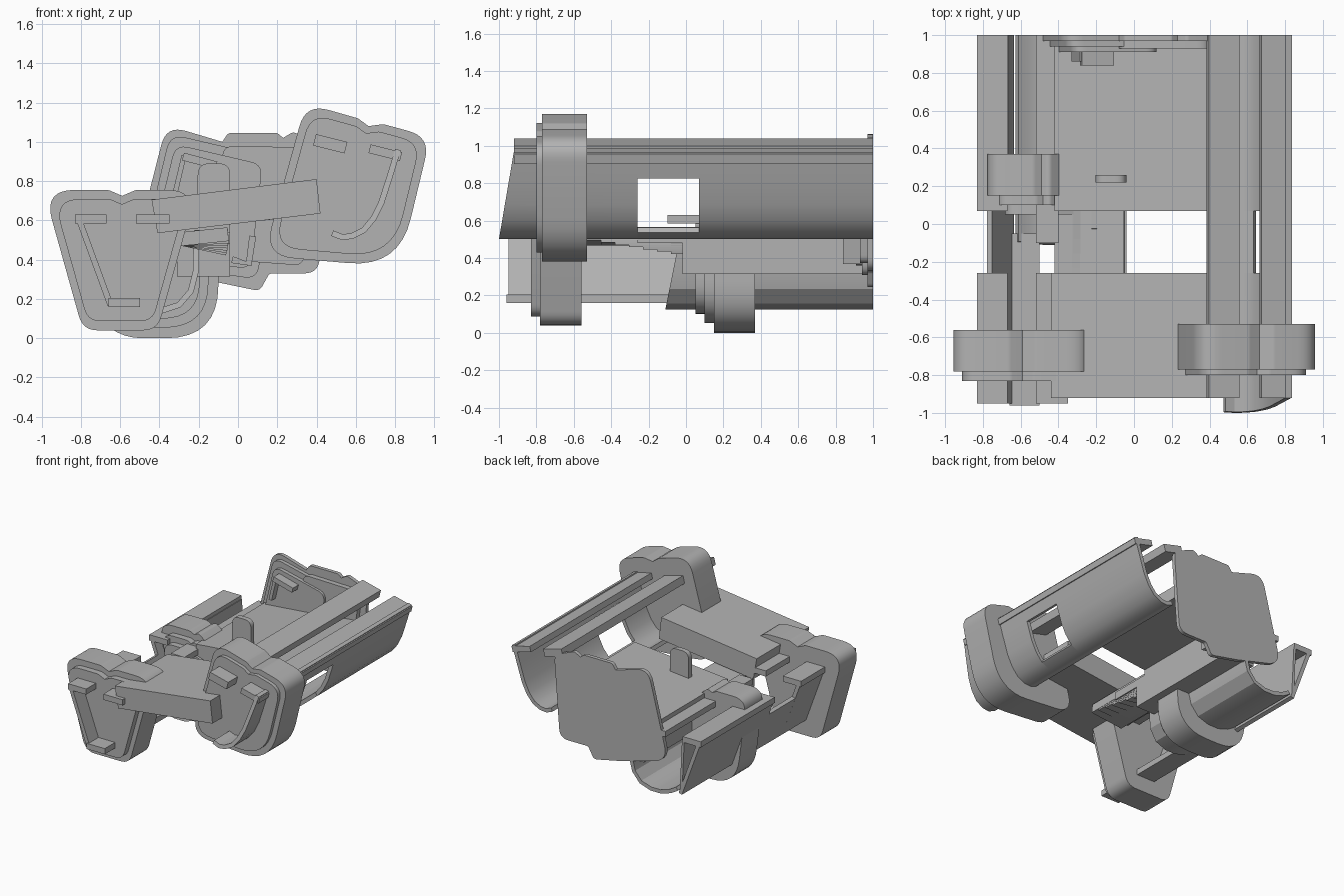
import bpy, bmesh, math
from mathutils import Vector

old = bpy.data.objects.get("Cube")
if old:
    bpy.data.objects.remove(old, do_unlink=True)

grey = bpy.data.materials.new("plain grey")
grey.use_nodes = True
grey.diffuse_color = (0.45, 0.45, 0.45, 1)
grey.node_tree.nodes["Principled BSDF"].inputs["Base Color"].default_value = (0.45, 0.45, 0.45, 1)


def prism(name, pts, y0, y1, slant=0.0):
    """Extrude an x-z outline along y; slant leans the front end with height."""
    low = min(p[1] for p in pts)
    bm = bmesh.new()
    front = [bm.verts.new((x, y0 + slant * (z - low), z)) for x, z in pts]
    back = [bm.verts.new((x, y1, z)) for x, z in pts]
    bm.faces.new(front)
    bm.faces.new(back[::-1])
    for i in range(len(pts)):
        j = (i + 1) % len(pts)
        bm.faces.new((front[j], front[i], back[i], back[j]))
    bmesh.ops.recalc_face_normals(bm, faces=bm.faces)
    me = bpy.data.meshes.new(name)
    bm.to_mesh(me)
    bm.free()
    me.materials.append(grey)
    ob = bpy.data.objects.new(name, me)
    bpy.context.collection.objects.link(ob)
    bpy.ops.object.select_all(action='DESELECT')
    ob.select_set(True)
    bpy.context.view_layer.objects.active = ob
    bpy.ops.object.shade_smooth_by_angle(angle=math.radians(25))


def rounded(corners, steps=8):
    """Round each (x, z, radius) corner of a polygon."""
    out = []
    for i, (x, z, r) in enumerate(corners):
        p = Vector((x, z))
        a = Vector(corners[i - 1][:2]) - p
        b = Vector(corners[(i + 1) % len(corners)][:2]) - p
        if r == 0:
            out.append((x, z))
            continue
        reach = min(r / math.tan(a.angle(b) / 2), a.length * 0.48, b.length * 0.48)
        s, e = p + a.normalized() * reach, p + b.normalized() * reach
        for k in range(steps + 1):
            t = k / steps
            q = s * (1 - t) ** 2 + p * 2 * t * (1 - t) + e * t * t
            out.append((q.x, q.y))
    return out


def scaled(pts, f):
    cx = (min(p[0] for p in pts) + max(p[0] for p in pts)) / 2
    cz = (min(p[1] for p in pts) + max(p[1] for p in pts)) / 2
    return [(cx + (x - cx) * f, cz + (z - cz) * f) for x, z in pts]


def cap(name, corners, layers):
    """Stack of stepped plates: (scale, y0, y1)."""
    pts = rounded(corners)
    for i, (f, y0, y1) in enumerate(layers):
        prism(f"{name}_step_{i + 1}", scaled(pts, f), y0, y1)


def strip(name, path, t, y0, y1, slant=0.0):
    """Wall of thickness t along an x-z path."""
    p = [Vector(q) for q in path]
    sides = ([], [])
    for i, q in enumerate(p):
        d = (p[min(i + 1, len(p) - 1)] - p[max(i - 1, 0)]).normalized()
        n = Vector((-d.y, d.x)) * t / 2
        sides[0].append(tuple(q + n))
        sides[1].append(tuple(q - n))
    prism(name, sides[0] + sides[1][::-1], y0, y1, slant)


def box(name, x0, x1, y0, y1, z0, z1):
    prism(name, [(x0, z0), (x1, z0), (x1, z1), (x0, z1)], y0, y1)


# The walls and decks share one opening along the length
gap0, gap1 = -0.26, 0.07

# Right front collar, with the sloping channel wall through it
cap("right_collar", [(-0.99, 0.755, .13), (-0.66, 0.755, .06), (-0.59, 0.725, 0),
                     (-0.52, 0.755, .06), (-0.21, 0.755, .13), (-0.41, 0.04, .1),
                     (-0.79, 0.04, .1)], [(0.87, -0.83, -0.78), (1, -0.78, -0.56)])
wall_top, wall_mid, wall_foot = (-0.815, 0.62), (-0.765, 0.485), (-0.65, 0.17)
strip("right_wall_sill", [wall_mid, wall_foot], 0.03, gap0, gap1)
for y0, y1, part in ((-0.95, gap0, "front"), (gap1, 1, "back")):
    strip("right_wall_" + part, [wall_top, wall_foot], 0.03, y0, y1)
    box("right_outer_rail_" + part, -0.83, -0.67, y0, y1, 0.585, 0.63)
strip("right_wall_inner_web", [(-0.675, 0.6), (-0.655, 0.19)], 0.02, 0.37, 1)
box("right_foot_rail", -0.66, -0.5, -0.96, -0.05, 0.16, 0.205)
box("right_inner_rail_front", -0.52, -0.35, -0.95, gap0, 0.585, 0.63)
box("right_inner_rail_back", -0.52, -0.4, -0.1, 1, 0.585, 0.63)

# Left front collar, tilted, with the curved channel wall through it
cap("left_collar", [(0.345, 1.195, .12), (0.61, 1.12, .05), (0.665, 1.08, 0),
                    (0.74, 1.09, .05), (0.98, 1.025, .12), (0.82, 0.36, .3),
                    (0.13, 0.42, .13)], [(0.88, -0.80, -0.77), (1, -0.77, -0.53)])
curve = [(0.48, 0.535), (0.53, 0.515), (0.58, 0.52), (0.64, 0.55)]
upper = [(0.775, 0.83), (0.815, 0.96)]
full = curve + [(0.69, 0.61), (0.73, 0.69)] + upper
strip("left_curved_wall_front", full, 0.03, -1, gap0, 0.17)
strip("left_curved_wall_back", full, 0.03, gap1, 1)
strip("left_curved_wall_sill", curve, 0.03, gap0, gap1)
strip("left_curved_wall_lintel", upper, 0.03, gap0, gap1)
strip("left_outer_rail", [(0.67, 0.965), (0.83, 0.925)], 0.045, -0.92, 1)
strip("left_inner_rail", [(0.39, 1.01), (0.55, 0.97)], 0.06, -0.92, 1)

# Lower middle collar and its half pipe
cap("lower_collar", [(-0.79, 0.71, .1), (-0.53, 0.71, .05), (-0.49, 0.69, 0),
                     (-0.45, 0.71, .05), (-0.39, 0.66, .03), (-0.1, 0.56, .1),
                     (-0.1, 0.0, .32), (-0.7, 0.0, .25)],
    [(0.72, 0.05, 0.10), (0.85, 0.10, 0.15), (1, 0.15, 0.37)])
strip("half_pipe", [(-0.62, 0.2), (-0.56, 0.165), (-0.48, 0.14), (-0.39, 0.14),
                    (-0.3, 0.17), (-0.24, 0.24), (-0.215, 0.34), (-0.21, 0.55)],
      0.03, -0.11, 1, 0.2)

# Front deck, rear deck and the connecting bridge between them
prism("front_deck", [(-0.41, 0.535), (0.42, 0.635), (0.40, 0.81), (-0.44, 0.705)], -0.92, gap0)
prism("rear_deck", [(-0.42, 0.54), (0.41, 0.63), (0.40, 0.74), (-0.42, 0.665)], gap1, 0.98)
box("under_box", -0.31, -0.04, -0.02, 0.97, 0.315, 0.5)
box("under_box_riser", -0.31, -0.04, gap1, 0.97, 0.5, 0.6)
box("bridge_plate", -0.42, -0.04, gap0, gap1, 0.48, 0.54)

# Twisting steps leading down from the front deck
count = 7
for i in range(count):
    t = i / (count - 1)
    ang = math.radians(6 - 18 * t)
    c, s = math.cos(ang), math.sin(ang)
    cx, cz = -0.19, 0.52 - 0.03 * t
    quad = [(cx + u * c - v * s, cz + u * s + v * c)
            for u, v in ((-.14, -.04), (.14, -.04), (.14, .03), (-.14, .03))]
    prism(f"bridge_step_{i + 1}", quad, -0.53 + 0.075 * i, gap1)

# Upright tab on the rear deck
prism("deck_tab", rounded([(-0.205, 0.6, 0), (-0.04, 0.6, 0), (-0.04, 0.89, .06),
                           (-0.205, 0.89, .06)]), 0.22, 0.26)

# Rear end plate with stepped raised layers
prism("end_plate", rounded([
    (-0.365, 1.085, .1), (-0.08, 1.0, 0), (-0.05, 1.045, .03),
    (0.2, 1.045, .03), (0.23, 1.02, 0), (0.28, 1.05, .03), (0.46, 0.98, .08),
    (0.41, 0.33, .08), (0.16, 0.33, .03), (0.11, 0.24, .04), (-0.13, 0.29, .05),
    (-0.54, 0.4, .12)]), 0.97, 1)
cap("end_tilted_layer", [(-0.345, 1.04, .08), (0.17, 0.92, .08),
                         (0.1, 0.3, .07), (-0.11, 0.33, .07), (-0.49, 0.44, .1)],
    [(0.86, 0.91, 0.94), (1, 0.94, 0.98)])
cap("end_upright_layer", [(-0.08, 0.4, .05), (0.33, 0.37, .05), (0.42, 0.97, .08),
                          (-0.08, 0.98, .06)], [(1, 0.93, 0.98)])
strip("end_hook_top", [(-0.28, 0.925), (-0.11, 0.88)], 0.04, 0.84, 0.95)
strip("end_hook_side", [(-0.275, 0.93), (-0.32, 0.74)], 0.025, 0.86, 0.95)
strip("end_hook_foot", [(-0.03, 0.4), (0.055, 0.38), (0.075, 0.52)], 0.035, 0.84, 0.95)
